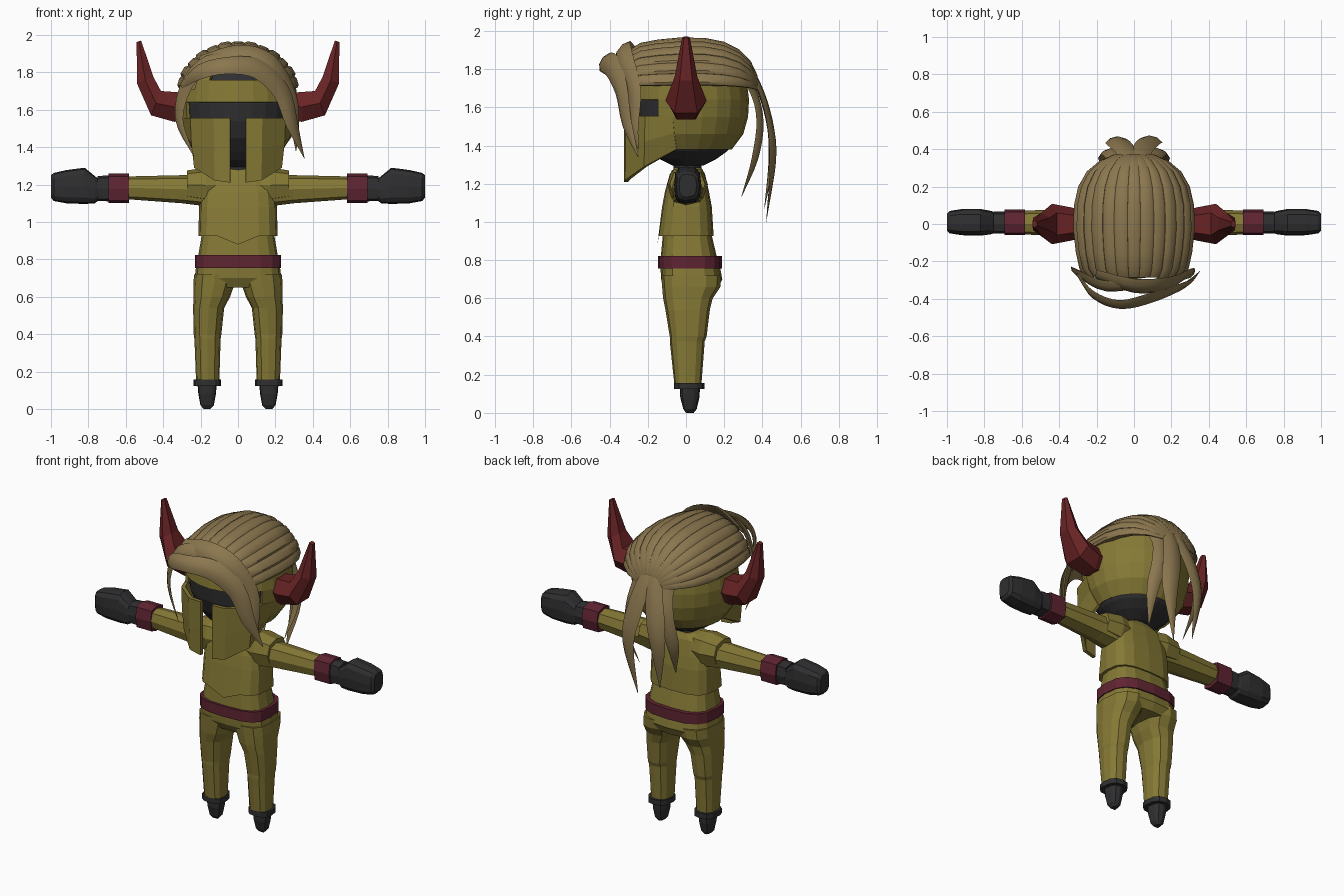
import bpy, bmesh, math
from mathutils import Vector


def material(name, rgb):
    m = bpy.data.materials.new(name)
    m.diffuse_color = (*rgb, 1)
    return m


OLIVE = material("olive cloth", (0.235, 0.19, 0.036))
HAIR = material("sandy hair", (0.26, 0.185, 0.078))
DARK = material("charcoal", (0.028, 0.028, 0.030))
WINE = material("wine band", (0.115, 0.018, 0.032))
RED = material("horn red", (0.140, 0.017, 0.018))


def superellipse(n, p):
    """Unit outline with a point at the front centre."""
    out = []
    for k in range(n):
        a = 2 * math.pi * k / n - math.pi / 2
        c, s = math.cos(a), math.sin(a)
        out.append((math.copysign(abs(c) ** (2 / p), c), math.copysign(abs(s) ** (2 / p), s)))
    return out


def zring(z, cx, rx, yf, yb, n=12, p=2.5):
    return [(cx + rx * c, yb * s if s > 0 else -yf * s, z) for c, s in superellipse(n, p)]


def xring(x, z0, z1, yf, yb, n=8, p=2.6):
    cz, rz = (z0 + z1) / 2, (z1 - z0) / 2
    return [(x, yb * s if s > 0 else -yf * s, cz + rz * c) for c, s in superellipse(n, p)]


def loft(name, sections, mat, mirror=False, smooth=False, caps=True, edit=None):
    """Skin a list of equal-sized closed sections."""
    bm = bmesh.new()
    rows = [[bm.verts.new(p) for p in s] for s in sections]
    n = len(rows[0])
    for a, b in zip(rows, rows[1:]):
        for i in range(n):
            j = (i + 1) % n
            bm.faces.new((a[i], a[j], b[j], b[i]))
    if caps:
        bm.faces.new(rows[0])
        bm.faces.new(rows[-1])
    bmesh.ops.recalc_face_normals(bm, faces=bm.faces)
    if edit:
        edit(bm)
    me = bpy.data.meshes.new(name)
    bm.to_mesh(me)
    bm.free()
    me.materials.append(mat)
    ob = bpy.data.objects.new(name, me)
    bpy.context.collection.objects.link(ob)
    if mirror:
        ob.modifiers.new("mirror", 'MIRROR').use_mirror_merge = False
    if smooth:
        bpy.context.view_layer.objects.active = ob
        ob.select_set(True)
        bpy.ops.object.shade_smooth_by_angle(angle=math.radians(40))
        ob.select_set(False)
    return ob


def strand(name, keys, mirror=False, thick=0.35):
    """Tapered lock of hair through (x, y, z, half width) keys, lying around the head."""
    k = [Vector(q) for q in keys]
    k = [2 * k[0] - k[1]] + k + [2 * k[-1] - k[-2]]
    pts = []
    for i in range(1, len(k) - 2):
        a, b, c, d = k[i - 1:i + 3]
        for t in (0, 0.25, 0.5, 0.75):
            pts.append(0.5 * (2 * b + (c - a) * t + (2 * a - 5 * b + 4 * c - d) * t * t
                              + (3 * b - a - 3 * c + d) * t ** 3))
    pts.append(k[-2])
    sections = []
    for i, q in enumerate(pts):
        p, w = q.xyz, max(q.w, 0.002)
        tan = (pts[min(i + 1, len(pts) - 1)].xyz - pts[max(i - 1, 0)].xyz).normalized()
        out = p - Vector((0, 0.05, min(1.6, p.z)))
        out = (out - tan * out.dot(tan)).normalized()
        side = tan.cross(out)
        h = min(w * thick, 0.02)
        sections.append([p + side * w, p + side * w * 0.4 + out * h, p - side * w * 0.4 + out * h,
                         p - side * w, p - out * h * 0.6])
    return loft(name, sections, HAIR, mirror, smooth=True)


# Torso: jacket with a pointed front hem, waist, belt and hips
def pointed_hem(bm):
    for v in bm.verts:
        if v.co.z < 0.93 and abs(v.co.x) < 0.03 and v.co.y < 0:
            v.co.z -= 0.045


loft("jacket", [zring(*r, n=16, p=3) for r in (
    (0.925, 0, 0.212, -0.15, 0.145), (1.08, 0, 0.208, -0.125, 0.135), (1.16, 0, 0.20, -0.11, 0.12),
    (1.25, 0, 0.17, -0.085, 0.10), (1.285, 0, 0.10, -0.06, 0.08))], OLIVE, edit=pointed_hem)
loft("waist", [zring(*r, n=16, p=3) for r in (
    (0.78, 0, 0.22, -0.135, 0.17), (0.95, 0, 0.19, -0.12, 0.13))], OLIVE)
loft("belt", [zring(z, 0, 0.231, -0.146, 0.188, 16, 3) for z in (0.755, 0.822)], WINE)
loft("hips", [zring(*r, n=16, p=3) for r in (
    (0.78, 0, 0.222, -0.135, 0.175), (0.70, 0, 0.232, -0.13, 0.19),
    (0.65, 0, 0.19, -0.10, 0.165))], OLIVE)
loft("neck", [zring(z, 0, 0.085, -0.065, 0.08) for z in (1.24, 1.36)], DARK)

# Legs, ankle cuffs and feet
loft("trouser_leg", [zring(*r) for r in (
    (0.72, 0.122, 0.113, -0.13, 0.185), (0.66, 0.13, 0.109, -0.125, 0.18),
    (0.60, 0.140, 0.098, -0.12, 0.14), (0.54, 0.157, 0.083, -0.108, 0.125),
    (0.40, 0.163, 0.074, -0.085, 0.108), (0.375, 0.163, 0.070, -0.085, 0.098),
    (0.14, 0.162, 0.062, -0.06, 0.08))], OLIVE, mirror=True)
loft("ankle_cuff", [zring(z, 0.165, 0.074, -0.062, 0.096) for z in (0.124, 0.157)], DARK, mirror=True)
loft("foot", [zring(*r) for r in (
    (0.14, 0.165, 0.052, -0.032, 0.074), (0.08, 0.165, 0.047, -0.03, 0.07),
    (0.02, 0.165, 0.036, -0.014, 0.056), (0.0, 0.165, 0.018, 0.0, 0.04))], DARK, mirror=True)

# Arms, shoulder pads, wristbands and gloves
loft("sleeve", [xring(*r) for r in (
    (0.14, 1.08, 1.25, -0.09, 0.10), (0.30, 1.10, 1.25, -0.07, 0.085),
    (0.60, 1.122, 1.243, -0.055, 0.07))], OLIVE, mirror=True)
loft("shoulder_pad", [xring(*r) for r in (
    (0.10, 1.11, 1.285, -0.085, 0.10), (0.17, 1.10, 1.292, -0.098, 0.115),
    (0.272, 1.12, 1.275, -0.085, 0.10))], OLIVE, mirror=True)
loft("wristband", [xring(*r, p=3.5) for r in (
    (0.583, 1.10, 1.258, -0.06, 0.078), (0.692, 1.10, 1.258, -0.06, 0.078))], WINE, mirror=True)
loft("glove_cuff", [xring(*r, p=3.5) for r in (
    (0.68, 1.11, 1.25, -0.05, 0.066), (0.752, 1.112, 1.245, -0.05, 0.066))], DARK, mirror=True)
loft("glove", [xring(*r, n=12, p=3.2) for r in (
    (0.74, 1.12, 1.225, -0.045, 0.06), (0.765, 1.10, 1.245, -0.055, 0.07),
    (0.82, 1.096, 1.29, -0.062, 0.08), (0.92, 1.10, 1.277, -0.06, 0.08),
    (0.985, 1.112, 1.262, -0.05, 0.07), (1.0, 1.13, 1.25, -0.035, 0.055))], DARK, mirror=True)

# Head and open-faced helmet shell
HEAD = ((1.38, 0.235, -0.20, 0.24), (1.46, 0.29, -0.26, 0.30), (1.55, 0.315, -0.29, 0.325),
        (1.64, 0.32, -0.295, 0.33), (1.76, 0.305, -0.28, 0.315), (1.86, 0.24, -0.22, 0.24),
        (1.92, 0.12, -0.10, 0.14))
loft("head", [zring(1.295, 0, 0.09, -0.07, 0.09, 24, 2), zring(1.33, 0, 0.16, -0.14, 0.16, 24, 2)]
     + [zring(z - 0.01, 0, rx - 0.024, yf + 0.024, yb - 0.024, 24, 2) for z, rx, yf, yb in HEAD], DARK)


def cut_face_opening(bm):
    def is_open(f):
        c = f.calc_center_median()
        if c.z < 1.55:
            return c.y < -0.09
        if c.z < 1.64:
            return c.y < -0.14
        return 1.76 < c.z < 1.86 and c.y < -0.2 and abs(c.x) < 0.13
    bmesh.ops.delete(bm, geom=[f for f in bm.faces if is_open(f)], context='FACES')


helmet = loft("helmet", [zring(z, 0, rx, yf, yb, 24, 2) for z, rx, yf, yb in HEAD],
              OLIVE, caps=False, edit=cut_face_opening)
helmet.modifiers.new("thickness", 'SOLIDIFY').thickness = 0.018

# Cheek guards on either side of the face slit: top x, y, then bottom x, y, z
cheek = []
for tx, ty, bx, by, bz in ((0.042, -0.325, 0.042, -0.325, 1.21), (0.13, -0.318, 0.125, -0.315, 1.222),
                           (0.255, -0.215, 0.235, -0.22, 1.29), (0.307, -0.07, 0.234, -0.05, 1.38)):
    mx, my, mz = bx + (tx - bx) * 0.72, by + (ty - by) * 0.6, bz + (1.55 - bz) * 0.5
    ins = 0.93
    cheek.append([(tx, ty, 1.555), (mx, my, mz), (bx, by, bz),
                  (bx * ins, by * ins, bz), (mx * ins, my * ins, mz), (tx * ins, ty * ins, 1.555)])
loft("cheek_guard", cheek, OLIVE, mirror=True)

# Horns: outer x, z, inner x, z, half depth
horn = []
for ox, oz, ix, iz, hy in ((0.28, 1.55, 0.28, 1.69, 0.075), (0.34, 1.535, 0.345, 1.695, 0.09),
                           (0.465, 1.57, 0.412, 1.70, 0.108), (0.54, 1.74, 0.452, 1.775, 0.06),
                           (0.542, 1.962, 0.518, 1.97, 0.02)):
    mx, mz = (ox + ix) / 2, (oz + iz) / 2
    horn.append([(ox, -hy * 0.55, oz), (ox, hy * 0.55, oz), (mx, hy, mz),
                 (ix, hy * 0.55, iz), (ix, -hy * 0.55, iz), (mx, -hy, mz)])
loft("horn", horn, RED, mirror=True)

# Hair cap: ridged locks running front to back
COUNT = 13
STEP = math.radians(164) / COUNT
for k in range(COUNT):
    mid = (k - (COUNT - 1) / 2) * STEP
    lift = 0.012 * (k % 2)
    rows = []
    for y, s in ((-0.285, 0.80), (-0.24, 0.90), (-0.15, 0.96), (-0.03, 1.0), (0.10, 0.99),
                 (0.20, 0.92), (0.28, 0.78), (0.34, 0.56), (0.375, 0.30)):
        row = []
        for da, r in ((-0.52, 0.955), (-0.3, 0.985), (0.3, 0.985), (0.52, 0.955), (0.52, 0.87), (-0.52, 0.87)):
            a = mid + da * STEP
            rr = s * (r + (lift if r > 0.9 else 0))
            row.append((0.335 * rr * math.sin(a), y, 1.68 + 0.29 * rr * math.cos(a)))
        rows.append(row)
    loft("hair_cap_lock", rows, HAIR, smooth=True)

# Fringe sweeping across the brow
strand("fringe_curl", ((-0.30, -0.27, 1.73, 0.02), (-0.21, -0.38, 1.80, 0.045), (-0.07, -0.43, 1.835, 0.05),
                       (0.10, -0.39, 1.82, 0.06), (0.23, -0.34, 1.70, 0.055),
                       (0.29, -0.31, 1.52, 0.04), (0.355, -0.25, 1.34, 0.002)))
strand("fringe_upper", ((-0.20, -0.27, 1.86, 0.04), (0.0, -0.33, 1.90, 0.06), (0.17, -0.32, 1.85, 0.06),
                        (0.275, -0.27, 1.68, 0.05), (0.305, -0.27, 1.50, 0.03), (0.31, -0.25, 1.38, 0.002)))
strand("fringe_left", ((0.02, -0.33, 1.89, 0.03), (-0.16, -0.33, 1.85, 0.05), (-0.27, -0.28, 1.74, 0.045),
                       (-0.315, -0.25, 1.55, 0.03), (-0.235, -0.27, 1.35, 0.002)))

# Long locks gathered behind the head
strand("back_lock_right", ((0.04, 0.27, 1.87, 0.07), (0.035, 0.37, 1.72, 0.055), (0.07, 0.43, 1.53, 0.06),
                           (0.10, 0.45, 1.32, 0.05), (0.05, 0.42, 1.0, 0.002)))
strand("back_lock_left", ((-0.04, 0.27, 1.87, 0.07), (-0.035, 0.37, 1.72, 0.055), (-0.08, 0.43, 1.53, 0.06),
                          (-0.11, 0.445, 1.34, 0.045), (-0.10, 0.41, 1.07, 0.002)))
strand("back_lock_outer", ((0.12, 0.27, 1.82, 0.06), (0.10, 0.35, 1.68, 0.05), (0.13, 0.385, 1.52, 0.045),
                           (0.16, 0.36, 1.33, 0.035), (0.13, 0.29, 1.13, 0.002)), mirror=True)
